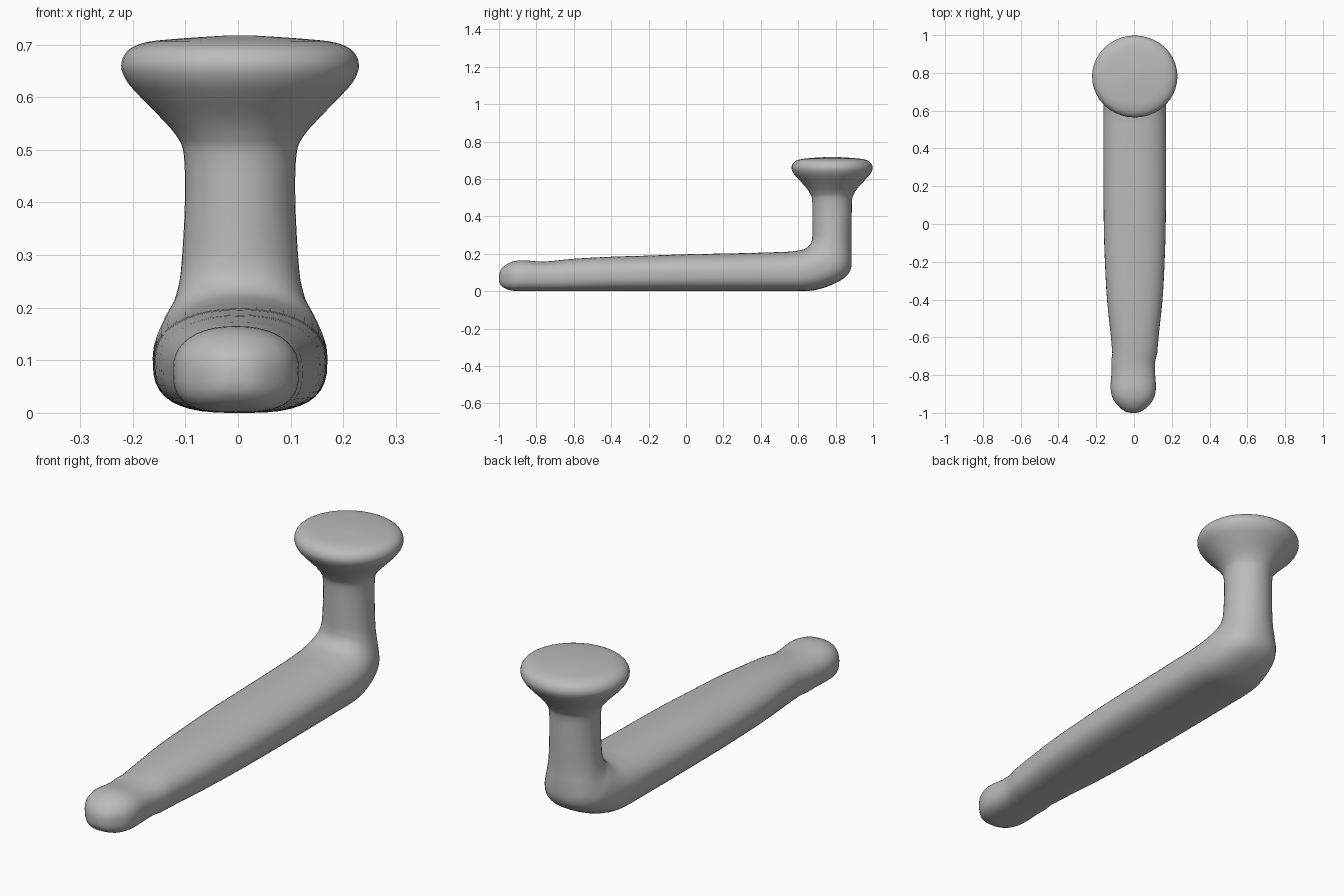
import bpy, bmesh, math
from mathutils import Vector

cube = bpy.data.objects.get("Cube")
if cube:
    bpy.data.objects.remove(cube, do_unlink=True)

SIDES = 40
STEPS = 4

grey = bpy.data.materials.new("plain grey")
grey.use_nodes = True
colour = (0.5, 0.5, 0.5, 1)
grey.diffuse_color = colour
grey.node_tree.nodes["Principled BSDF"].inputs["Base Color"].default_value = colour

# Each section: outer y, outer z, inner y, inner z, half width, squareness
sections = []

# Tapered arm: y, underside, top, half width
arm = [(-1, .055, .085, .015), (-.992, .035, .11, .042), (-.97, .016, .135, .073),
       (-.93, .003, .157, .105), (-.87, 0, .165, .12), (-.76, 0, .158, .115),
       (-.6, 0, .173, .126), (-.4, 0, .184, .147), (-.2, 0, .19, .158),
       (0, 0, .197, .164), (.3, 0, .203, .166), (.5, 0, .209, .166)]
for y, low, top, width in arm:
    sections.append((y, low, y, top, width, 1))

# Elbow turning upwards, easing from the flat-bottomed arm to the round stem
elbow = [(.59, 0, .56, .212, .166), (.68, .004, .62, .221, .164),
         (.77, .03, .648, .233, .157), (.845, .07, .664, .25, .145),
         (.88, .115, .672, .268, .13), (.886, .18, .675, .29, .118),
         (.884, .26, .676, .315, .111)]
for i, row in enumerate(elbow):
    sections.append((*row, 1 - i / (len(elbow) - 1)))

# Stem and flared knob: z, radius
knob = [(.4, .105), (.49, .107), (.525, .12), (.56, .15), (.6, .189),
        (.63, .215), (.66, .226), (.688, .214), (.704, .18), (.711, .12), (.717, .03)]
for z, r in knob:
    depth = r * .96 if r > .12 else r
    sections.append((.781 + depth, z, .781 - depth, z, r, 0))


def spline(a, b, c, d, t):
    return .5 * (2 * b + (c - a) * t + (2 * a - 5 * b + 4 * c - d) * t * t
                 + (3 * b - a - 3 * c + d) * t ** 3)


def power(value, n):
    return math.copysign(abs(value) ** (2 / n), value)


def smooth_sections(rows):
    last = len(rows) - 1
    for i in range(last):
        near = [rows[max(0, min(last, i + k))] for k in (-1, 0, 1, 2)]
        for s in range(STEPS):
            yield [spline(*values, s / STEPS) for values in zip(*near)]
    yield rows[-1]


def add_ring(bm, row):
    outer, inner = Vector((0, row[0], row[1])), Vector((0, row[2], row[3]))
    middle, half = (outer + inner) / 2, (inner - outer) / 2
    middle.x = .004 if row[0] > -.7 else -.004
    ring = []
    for i in range(SIDES):
        angle = math.tau * i / SIDES
        n = 2 + row[5] * (.9 if math.sin(angle) < 0 else .25)
        across = Vector((row[4] * power(math.cos(angle), n), 0, 0))
        ring.append(bm.verts.new(middle + across + half * power(math.sin(angle), n)))
    return ring


# Continuous skin over arm, elbow, stem and knob
bm = bmesh.new()
rings = [add_ring(bm, row) for row in smooth_sections(sections)]
for a, b in zip(rings, rings[1:]):
    for i in range(SIDES):
        j = (i + 1) % SIDES
        bm.faces.new((a[i], a[j], b[j], b[i]))
bm.faces.new(rings[0])
bm.faces.new(rings[-1])
bmesh.ops.recalc_face_normals(bm, faces=bm.faces)

mesh = bpy.data.meshes.new("peg_hook")
bm.to_mesh(mesh)
bm.free()
mesh.materials.append(grey)
hook = bpy.data.objects.new("peg_hook", mesh)
bpy.context.collection.objects.link(hook)
for polygon in mesh.polygons:
    polygon.use_smooth = True
